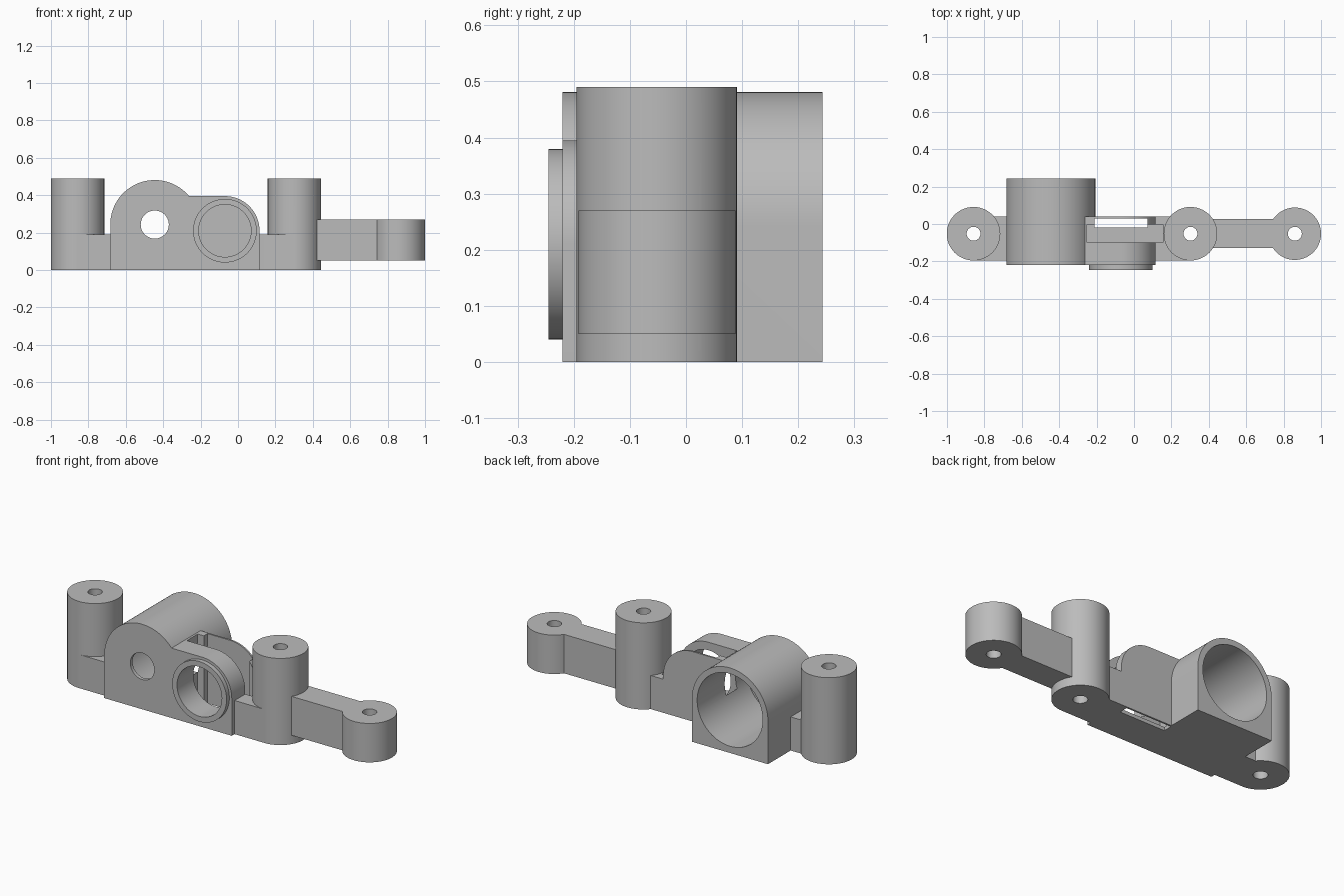
import bpy, bmesh, math
from mathutils import Matrix, Vector

cube = bpy.data.objects.get("Cube")
if cube:
    bpy.data.objects.remove(cube, do_unlink=True)

grey = bpy.data.materials.new("plain grey")
grey.use_nodes = True
colour = (0.5, 0.5, 0.5, 1)
grey.diffuse_color = colour
grey.node_tree.nodes["Principled BSDF"].inputs["Base Color"].default_value = colour


def make_object(name, bm):
    bmesh.ops.recalc_face_normals(bm, faces=bm.faces)
    mesh = bpy.data.meshes.new(name)
    bm.to_mesh(mesh)
    bm.free()
    mesh.materials.append(grey)
    obj = bpy.data.objects.new(name, mesh)
    bpy.context.collection.objects.link(obj)
    return obj


def box(name, x, y, z):
    bm = bmesh.new()
    bmesh.ops.create_cube(bm, size=1)
    for v in bm.verts:
        v.co = [lo + (c + 0.5) * (hi - lo) for c, (lo, hi) in zip(v.co, (x, y, z))]
    return make_object(name, bm)


def cylinder(name, centre, radius, span, axis="Z"):
    """Span runs along the axis; centre gives the other two coordinates."""
    mid, depth = sum(span) / 2, span[1] - span[0]
    a, b = centre
    place = (a, b, mid) if axis == "Z" else (a, mid, b)
    turn = Matrix() if axis == "Z" else Matrix.Rotation(math.pi / 2, 4, "X")
    bm = bmesh.new()
    bmesh.ops.create_cone(bm, cap_ends=True, segments=96, radius1=radius, radius2=radius,
                          depth=depth, matrix=Matrix.Translation(place) @ turn)
    return make_object(name, bm)


def arch(name, centre, radius, end_angle, corners, span):
    """Upright profile with a round top, extruded from front to back."""
    steps = 48
    points = [(centre[0] + radius * math.cos(end_angle * i / steps),
               centre[1] + radius * math.sin(end_angle * i / steps)) for i in range(steps + 1)]
    bm = bmesh.new()
    face = bm.faces.new([bm.verts.new((x, span[0], z)) for x, z in points + corners])
    extruded = bmesh.ops.extrude_face_region(bm, geom=[face])["geom"]
    verts = [g for g in extruded if isinstance(g, bmesh.types.BMVert)]
    bmesh.ops.translate(bm, verts=verts, vec=Vector((0, span[1] - span[0], 0)))
    return make_object(name, bm)


def combine(body, others, operation):
    """Apply each boolean in turn, then discard the tool."""
    for tool in others:
        mod = body.modifiers.new("Combine", "BOOLEAN")
        mod.operation, mod.solver, mod.object = operation, "EXACT", tool
        graph = bpy.context.evaluated_depsgraph_get()
        mesh = bpy.data.meshes.new_from_object(body.evaluated_get(graph))
        body.modifiers.clear()
        body.data = mesh
        bpy.data.objects.remove(tool, do_unlink=True)


row_y = -0.052
post_x = (-0.858, 0.302)
end_x = 0.86
motor, lens = (-0.445, 0.243), (-0.07, 0.21)

# Base bar, posts, side arm and the two housings
body = box("mounting_bracket", post_x, (-0.195, 0.04), (0, 0.19))
solids = [
    arch("motor_housing", motor, 0.238, math.pi, [(-0.683, 0), (-0.207, 0)], (-0.22, 0.243)),
    arch("lens_holder", lens, 0.185, math.pi / 2,
         [(motor[0], 0.395), (motor[0], 0), (0.115, 0)], (-0.22, 0.04)),
    cylinder("lens_ring", lens, 0.17, (-0.245, -0.2), "Y"),
    box("side_arm", (0.4, end_x), (-0.127, 0.027), (0.05, 0.27)),
    cylinder("arm_end", (end_x, row_y), 0.14, (0.05, 0.27)),
]
solids += [cylinder("post", (x, row_y), 0.143, (0, 0.49)) for x in post_x]
combine(body, solids, "UNION")

# Bores, lens pocket, rear slot and screw holes
cutters = [
    cylinder("motor_bore", motor, 0.205, (-0.2, 0.3), "Y"),
    cylinder("shaft_hole", motor, 0.075, (-0.3, 0), "Y"),
    cylinder("lens_hole", lens, 0.14, (-0.3, -0.05), "Y"),
    box("lens_pocket", (-0.25, 0.155), (-0.1, -0.003), (0.02, 0.6)),
    box("rear_slot", (-0.212, 0.073), (-0.02, 0.03), (-0.1, 0.6)),
]
cutters += [cylinder("screw_hole", (x, row_y), 0.037, (-0.1, 0.6)) for x in post_x + (end_x,)]
combine(body, cutters, "DIFFERENCE")

# Smooth the round walls and keep the edges crisp
bpy.ops.object.select_all(action="DESELECT")
body.select_set(True)
bpy.context.view_layer.objects.active = body
bpy.ops.object.shade_smooth_by_angle(angle=math.radians(30))
